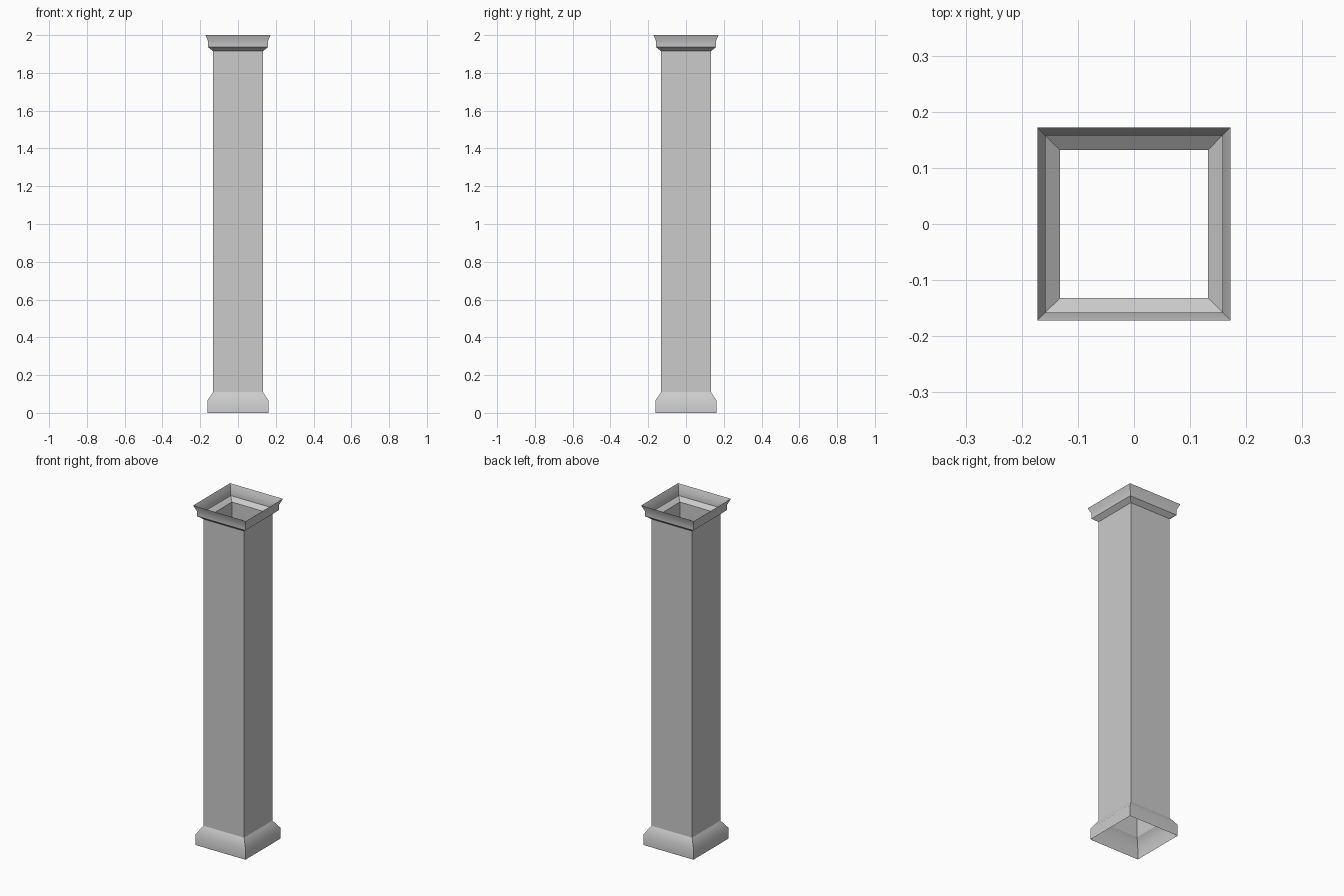
import bpy
import math

if "Cube" in bpy.data.objects:
    bpy.data.objects.remove(bpy.data.objects["Cube"])


def square_shell(name, profile):
    """Open square tube lofted through (half_width, height) rings."""
    verts, faces = [], []
    for h, z in profile:
        verts += [(-h, -h, z), (h, -h, z), (h, h, z), (-h, h, z)]
    for r in range(len(profile) - 1):
        for i in range(4):
            j = (i + 1) % 4
            a, b = r * 4, r * 4 + 4
            faces.append((a + i, a + j, b + j, b + i))
    mesh = bpy.data.meshes.new(name)
    mesh.from_pydata(verts, [], faces)
    obj = bpy.data.objects.new(name, mesh)
    bpy.context.collection.objects.link(obj)
    # soft shading across the shallow moulding bends only
    bpy.ops.object.select_all(action='DESELECT')
    obj.select_set(True)
    bpy.context.view_layer.objects.active = obj
    bpy.ops.object.shade_smooth_by_angle(angle=math.radians(35))
    return obj


# plinth with sloped shoulder
square_shell("column_base", [(0.162, 0.0), (0.162, 0.065), (0.132, 0.11)])
# plain square shaft
square_shell("column_shaft", [(0.132, 0.11), (0.132, 1.915)])
# flared, open-topped capital
square_shell("column_capital", [(0.132, 1.915), (0.158, 1.936), (0.158, 1.967), (0.172, 2.0)])
